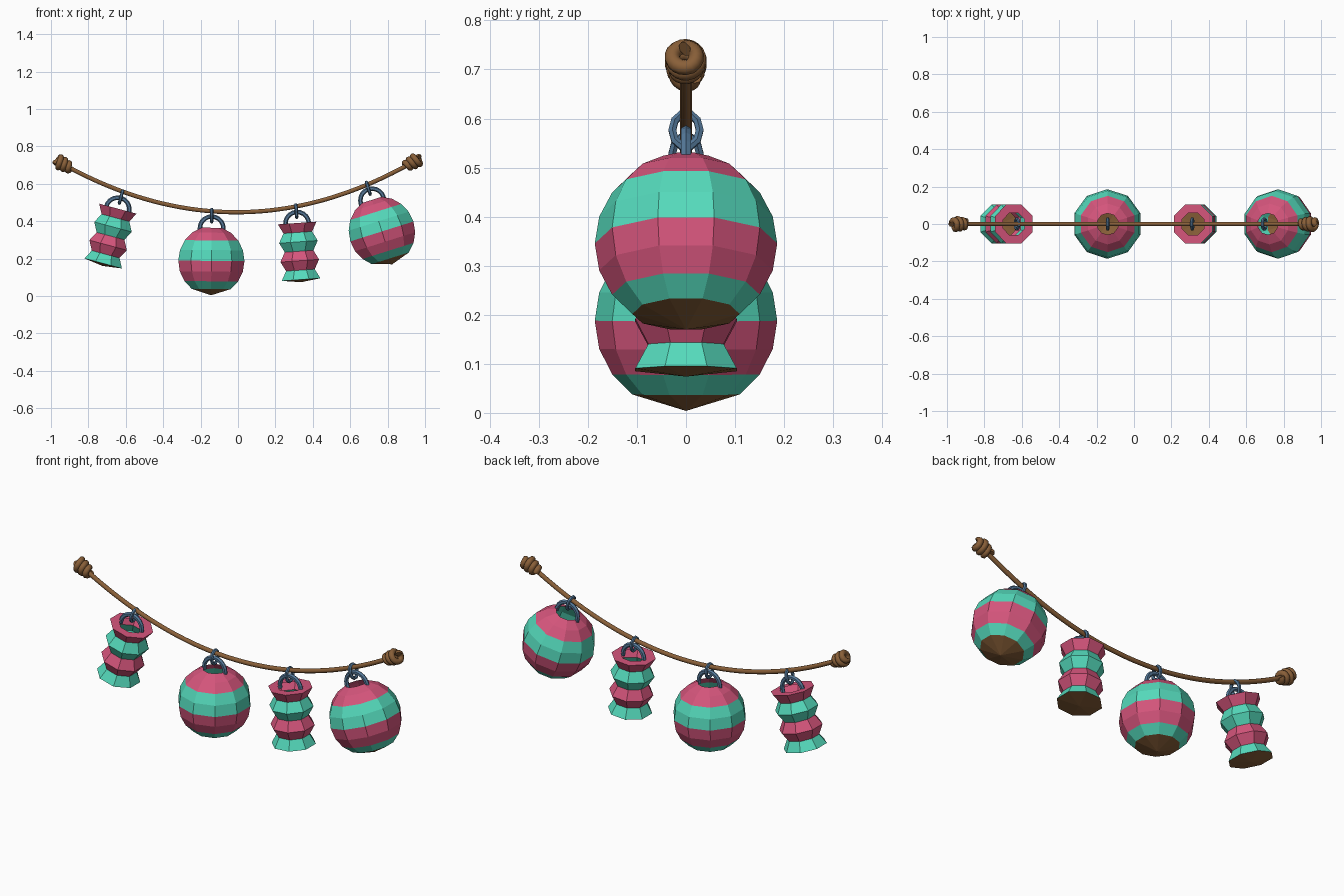
import bpy, bmesh, math
from mathutils import Matrix, Vector

if "Cube" in bpy.data.objects:
    bpy.data.objects.remove(bpy.data.objects["Cube"])

def material(name, rgb):
    m = bpy.data.materials.new(name)
    m.diffuse_color = (*rgb, 1)
    m.use_nodes = True
    m.node_tree.nodes["Principled BSDF"].inputs["Base Color"].default_value = m.diffuse_color
    return m

CRIMSON = material("crimson paper", (0.66, 0.09, 0.20))
TEAL = material("teal paper", (0.09, 0.70, 0.50))
BROWN = material("brown rope", (0.25, 0.115, 0.04))
STEEL = material("blue steel", (0.09, 0.19, 0.32))

def add_mesh(name, mesh, mats, matrix=Matrix()):
    ob = bpy.data.objects.new(name, mesh)
    bpy.context.collection.objects.link(ob)
    ob.matrix_world = matrix
    for m in mats:
        mesh.materials.append(m)
    return ob

def tube(name, pts, radius, mat, matrix=Matrix(), cyclic=False, res=1, smooth=False):
    """Round tube swept along a list of points."""
    cu = bpy.data.curves.new(name + "_path", 'CURVE')
    cu.dimensions = '3D'
    cu.bevel_depth, cu.bevel_resolution, cu.use_fill_caps = radius, res, True
    sp = cu.splines.new('POLY')
    sp.points.add(len(pts) - 1)
    for p, co in zip(sp.points, pts):
        p.co = (*co, 1)
    sp.use_cyclic_u = cyclic
    tmp = bpy.data.objects.new("tmp", cu)
    bpy.context.collection.objects.link(tmp)
    bpy.context.view_layer.update()
    mesh = bpy.data.meshes.new_from_object(tmp.evaluated_get(bpy.context.evaluated_depsgraph_get()))
    bpy.data.objects.remove(tmp)
    mesh.materials.clear()
    for p in mesh.polygons:
        p.use_smooth = smooth
        p.material_index = 0
    return add_mesh(name, mesh, [mat], matrix)

def lathe(name, profile, bands, sides, offset, matrix):
    """Faceted turned shape; bands[i] is the material of strip i; ends at the apex."""
    bm = bmesh.new()
    rings = []
    for r, z in profile:
        if r == 0:
            rings.append([bm.verts.new((0, 0, z))] * sides)
        else:
            rings.append([bm.verts.new((r * math.cos(offset + k * math.tau / sides),
                                        r * math.sin(offset + k * math.tau / sides), z))
                          for k in range(sides)])
    for a, b, band in zip(rings, rings[1:], bands):
        for k in range(sides):
            n = (k + 1) % sides
            quad = list(dict.fromkeys((a[n], a[k], b[k], b[n])))
            bm.faces.new(quad).material_index = band
    mesh = bpy.data.meshes.new(name)
    bm.to_mesh(mesh)
    bm.free()
    return add_mesh(name, mesh, [CRIMSON, TEAL, BROWN], matrix)

# Sagging rope
def rope_z(x):
    return 0.448 + 0.30 * (x + 0.01) ** 2

tube("rope", [(x / 40, 0, rope_z(x / 40)) for x in range(-37, 38)], 0.012, BROWN, res=3, smooth=True)

# Wrapped end knots: a coil along the rope, widening into a curled end loop
for side, label in ((-1, "left"), (1, "right")):
    start = Vector((side * 0.895, 0, rope_z(side * 0.895)))
    along = Vector((side, 0, side * 0.6 * (side * 0.9 + 0.01))).normalized()
    across, up = Vector((0, 1, 0)), along.cross(Vector((0, 1, 0)))
    pts = []
    for i in range(61):
        t = i / 60
        a = t * 3.3 * math.tau
        r = 0.016 + 0.012 * math.sin(min(t * 1.2, 1) * math.pi / 2)
        if t > 0.85:
            r *= (1 - t) / 0.15 * 0.75 + 0.25
        pts.append(start + along * 0.088 * t + (across * math.cos(a) + up * math.sin(a)) * r)
    tube(label + "_knot", pts, 0.016, BROWN, res=2, smooth=True)

# Round lantern profile: sphere rings every 18 degrees, closed by a shallow cone
R, CENTRE = 0.186, -0.264
round_profile = [(R * math.sin(math.radians(d)), CENTRE + R * math.cos(math.radians(d)))
                 for d in range(18, 145, 18)] + [(0, CENTRE - 0.184)]
round_bands = [0, 0, 1, 1, 0, 0, 1, 2]

# Bellows lantern profile: open hole, then wide and narrow rings in turn
TOP, STEP = -0.086, 0.0505
bellows_profile = [(0.064, TOP)] + [((0.112, 0.083)[i % 2], TOP - i * STEP) for i in range(7)]
bellows_profile.append((0, TOP - 6 * STEP - 0.014))
bellows_bands = [0, 0, 1, 1, 0, 0, 1, 2]

# Lanterns hang from (x, z) on the rope, tilted about y
hangers = [("bellows_lantern_left", -0.62, 0.550, 15, False),
           ("round_lantern_left", -0.14, 0.452, 0.5, True),
           ("bellows_lantern_right", 0.31, 0.476, -4, False),
           ("round_lantern_right", 0.69, 0.597, -17.5, True)]
for name, x, z, tilt, is_round in hangers:
    mat = Matrix.Translation((x, 0, z)) @ Matrix.Rotation(math.radians(tilt), 4, 'Y')
    if is_round:
        lathe(name, round_profile, round_bands, 10, math.pi / 2, mat)
    else:
        lathe(name, bellows_profile, bellows_bands, 8, math.pi / 8, mat)
    # arched handle over the opening
    arch = [(0.063 * math.cos(a), 0, -0.09 + 0.063 * math.sin(a))
            for a in (math.pi * i / 10 for i in range(11))]
    arch = [(0.063, 0, -0.105)] + arch + [(-0.063, 0, -0.105)]
    tube(name + "_handle", arch, 0.012, STEEL, mat)
    # small link around the rope and the handle
    link = [(0, 0.028 * math.cos(a), -0.022 + 0.036 * math.sin(a))
            for a in (math.tau * i / 10 for i in range(10))]
    tube(name + "_link", link, 0.009, STEEL, mat, cyclic=True)
